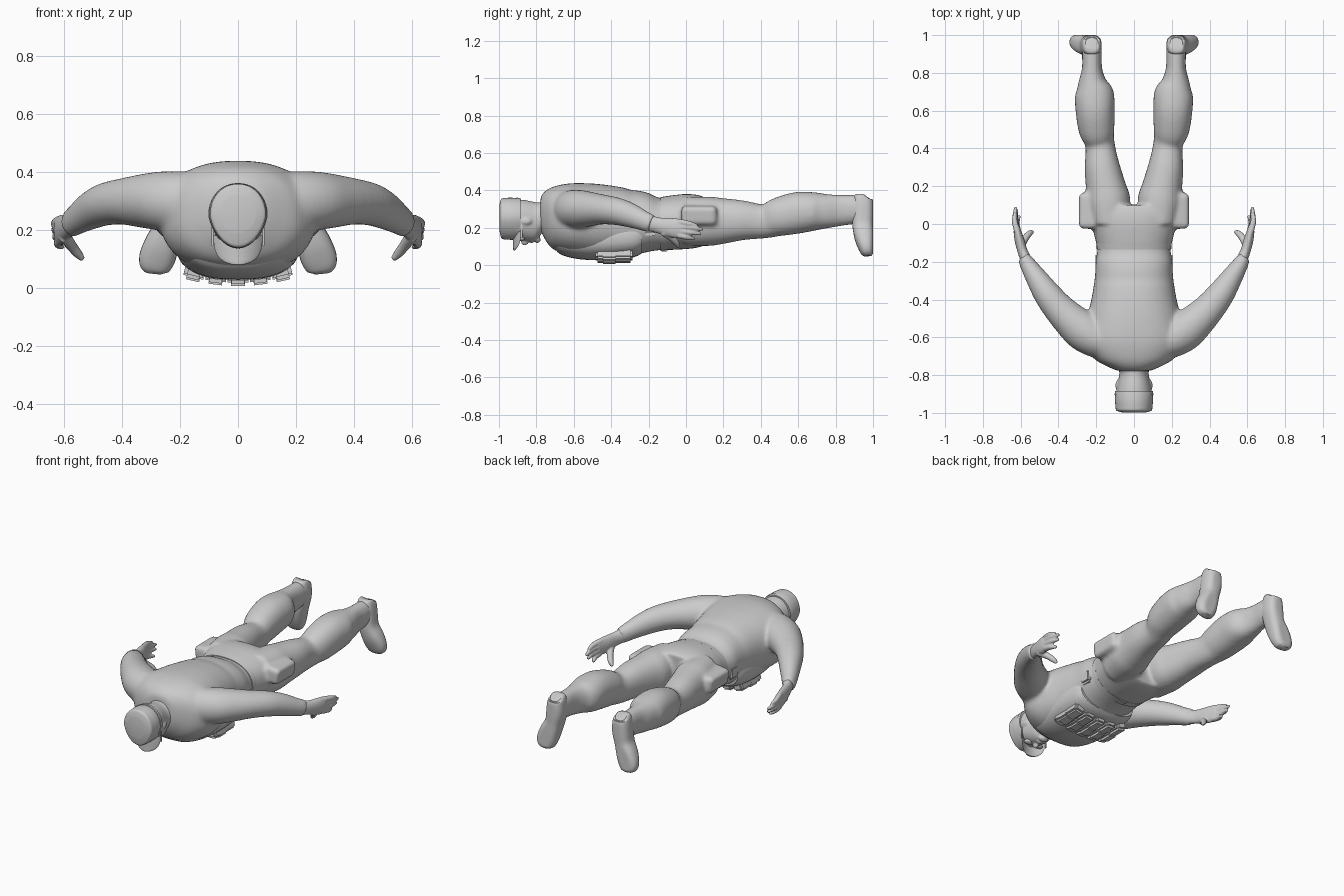
import bpy, bmesh
from math import cos, sin, pi, copysign
from mathutils import Vector


def spline(rows, steps):
    """Catmull-Rom interpolation through rows of numbers."""
    out = []
    for i in range(len(rows) - 1):
        p = [rows[max(i - 1, 0)], rows[i], rows[i + 1], rows[min(i + 2, len(rows) - 1)]]
        for k in range(steps):
            t = k / steps
            out.append([0.5 * (2 * b + (c - a) * t + (2 * a - 5 * b + 4 * c - d) * t * t
                               + (3 * b - a - 3 * c + d) * t ** 3) for a, b, c, d in zip(*p)])
    return out + [list(rows[-1])]


def loft(name, rows, side=1, power=2.0, n=28, steps=4, ref=(0, 0, 1), straight=False):
    """Skin rings (x, y, z, width radius, height radius) along their own path."""
    rows = spline([(r[0] * side,) + tuple(r[1:]) for r in rows], steps)
    bm, rings = bmesh.new(), []
    for i, r in enumerate(rows):
        a, b = rows[max(i - 1, 0)], rows[min(i + 1, len(rows) - 1)]
        t = Vector((0, 1, 0)) if straight else (Vector(b[:3]) - Vector(a[:3])).normalized()
        u = t.cross(Vector(ref)).normalized()
        v = u.cross(t)
        ring = []
        for k in range(n):
            c, s = cos(2 * pi * k / n), sin(2 * pi * k / n)
            c, s = (copysign(abs(q) ** (2 / power), q) for q in (c, s))
            ring.append(bm.verts.new(Vector(r[:3]) + u * c * r[3] + v * s * r[4]))
        rings.append(ring)
    for p, q in zip(rings, rings[1:]):
        for k in range(n):
            bm.faces.new((p[k], p[k - 1], q[k - 1], q[k]))
    bm.faces.new(rings[0])
    bm.faces.new(rings[-1][::-1])
    bmesh.ops.recalc_face_normals(bm, faces=bm.faces)
    return finish(name, bm)


def finish(name, bm, angle=0.7):
    me = bpy.data.meshes.new(name)
    bm.to_mesh(me)
    bm.free()
    ob = bpy.data.objects.new(name, me)
    bpy.context.collection.objects.link(ob)
    select([ob])
    bpy.ops.object.shade_smooth_by_angle(angle=angle)
    return ob


def select(obs):
    bpy.ops.object.select_all(action='DESELECT')
    for o in obs:
        o.select_set(True)
    bpy.context.view_layer.objects.active = obs[0]


def trunk(name, profile, power=2.3, **kw):
    """Loft along y from rows of (y, top z, bottom z, half width)."""
    return loft(name, [(0, y, (t + b) / 2, w, (t - b) / 2) for y, t, b, w in profile],
                power=power, n=40, straight=True, **kw)


def box(name, loc, size, tilt=0.0, bevel=0.012):
    bm = bmesh.new()
    bmesh.ops.create_cube(bm, size=1)
    for v in bm.verts:
        v.co = Vector((v.co.x * size[0], v.co.y * size[1], v.co.z * size[2]))
    bmesh.ops.bevel(bm, geom=bm.edges[:], offset=bevel, segments=2, affect='EDGES')
    ob = finish(name, bm, 0.6)
    ob.location, ob.rotation_euler = loc, (0, tilt, 0)
    return ob


def ball(name, loc, size):
    bm = bmesh.new()
    bmesh.ops.create_uvsphere(bm, u_segments=16, v_segments=10, radius=1)
    for v in bm.verts:
        v.co = Vector((v.co.x * size[0], v.co.y * size[1], v.co.z * size[2])) + Vector(loc)
    return finish(name, bm, 1.5)


def fuse(name, obs, voxel=0.01, passes=4):
    """Join overlapping parts into one continuous soft surface."""
    select(obs)
    bpy.ops.object.join()
    ob = bpy.context.object
    ob.name = name
    m = ob.modifiers.new("Fuse", 'REMESH')
    m.mode, m.voxel_size, m.use_smooth_shade = 'VOXEL', voxel, True
    m = ob.modifiers.new("Soften", 'SMOOTH')
    m.factor, m.iterations = 0.5, passes
    return ob


# Jacket: torso with waist folds, and both sleeves
jacket = [trunk("torso", [
    (-.778, .365, .19, .085), (-.755, .395, .14, .14), (-.71, .42, .085, .215),
    (-.62, .438, .055, .27), (-.5, .437, .04, .25), (-.4, .426, .045, .226),
    (-.33, .414, .05, .214), (-.29, .402, .055, .208), (-.25, .398, .06, .205), (-.2, .386, .072, .203),
    (-.15, .362, .08, .195), (-.10, .36, .085, .19)])]
for s in (1, -1):
    jacket.append(loft("sleeve", [
        (.10, -.64, .29, .085, .10), (.20, -.61, .297, .098, .105), (.27, -.565, .30, .106, .102),
        (.335, -.51, .30, .095, .092), (.40, -.445, .298, .083, .08), (.46, -.37, .288, .073, .074),
        (.51, -.295, .266, .060, .066), (.555, -.225, .237, .046, .054), (.58, -.18, .22, .037, .05)], s))
fuse("jacket", jacket, passes=12)

# Trousers: hips, legs and thigh pockets
trousers = [trunk("hips", [
    (-.13, .366, .08, .193), (-.02, .380, .085, .22), (.05, .378, .092, .235),
    (.10, .365, .105, .235)])]
for s in (1, -1):
    trousers.append(loft("leg", [
        (.13, 0, .235, .10, .13), (.137, .12, .235, .118, .132), (.15, .2, .237, .106, .122),
        (.168, .3, .24, .094, .107), (.18, .42, .235, .078, .091), (.198, .5, .259, .095, .104),
        (.206, .6, .281, .103, .111), (.21, .69, .288, .103, .102), (.220, .75, .289, .076, .092),
        (.222, .82, .293, .054, .084), (.223, .90, .298, .052, .078), (.224, .95, .30, .05, .074)],
        s, 2.2))
    trousers.append(box("pocket", (s * .238, .07, .268), (.10, .19, .10), s * .12))
fuse("trousers", trousers, passes=8)

# Boots, soles flattened at y = 1
for s in (1, -1):
    boot = loft("boot", [
        (.224, .955, .376, .034, .036), (.224, .948, .362, .046, .05), (.225, .945, .32, .053, .057),
        (.228, .945, .27, .055, .057), (.24, .945, .21, .052, .055), (.263, .953, .15, .060, .052),
        (.28, .962, .10, .062, .042), (.288, .97, .065, .050, .032), (.29, .972, .05, .027, .02)],
        s, 2.6, ref=(0, 1, 0))
    for v in boot.data.vertices:
        v.co.y, v.co.z = min(v.co.y, 1.0), min(v.co.z, .381)

# Hands: palm, four fingers and thumb
for s in (1, -1):
    hand = [loft("palm", [(.565, -.20, .226, .032, .044), (.588, -.15, .214, .027, .042),
                          (.605, -.09, .203, .026, .05), (.615, -.05, .198, .022, .052),
                          (.62, -.015, .195, .016, .045)], s)]
    for z, tip in ((.233, (.630, .06, .212)), (.208, (.626, .09, .192)),
                   (.183, (.620, .08, .168)), (.160, (.606, .045, .14))):
        mid = [(.622 + tip[0]) / 2 + .006, (tip[1] - .03) / 2, (z + tip[2]) / 2]
        hand.append(loft("finger", [(.618, -.04, z, .017, .016), (*mid, .015, .015),
                                    (*tip, .008, .008)], s, n=12))
    hand.append(loft("thumb", [(.60, -.12, .18, .022, .024), (.575, -.075, .145, .019, .019),
                               (.553, -.05, .118, .016, .016), (.535, -.04, .098, .009, .009)],
                     s, n=12))
    fuse("hand", hand, 0.005, 2)

# Head, face down, with neck, nose, lips, chin and ears
head = [trunk("skull", [
    (-.70, .36, .19, .09), (-.76, .343, .18, .083), (-.785, .336, .15, .078), (-.81, .338, .128, .08),
    (-.86, .348, .13, .089), (-.91, .352, .145, .094), (-.95, .35, .15, .09)], 2.1),
    ball("nose", (0, -.862, .13), (.014, .022, .024)),
    ball("lips", (0, -.825, .13), (.026, .012, .012)),
    ball("chin", (0, -.795, .137), (.03, .018, .018))]
head += [ball("ear", (s * .086, -.855, .235), (.012, .03, .02)) for s in (1, -1)]
fuse("head", head, 0.006, 2)

# Glasses
for s in (1, -1):
    ball("lens", (s * .036, -.882, .142), (.03, .019, .013))
    box("glasses_arm", (s * .088, -.88, .2), (.006, .01, .11), 0, .002)

# Cap with sweatband, narrowing to the forehead, and curved brim
cap = [trunk("cap", [(-.893, .357, .138, .099), (-.93, .361, .136, .101), (-.965, .36, .138, .098),
                     (-.985, .357, .142, .095), (-.992, .345, .16, .083), (-.998, .32, .19, .06)], 2.1),
       trunk("cap_band", [(-.885, .359, .137, .101), (-.905, .362, .136, .103)], 2.1)]
for part in cap:
    for v in part.data.vertices:
        v.co.x *= 1 - max(0, .25 - v.co.z) * 1.8
brim = loft("cap_brim", [(0, -.918, .18, .085, .007), (0, -.918, .14, .082, .007),
                         (0, -.918, .11, .070, .006), (0, -.918, .09, .048, .006),
                         (0, -.918, .08, .02, .005)], ref=(0, 1, 0))
for v in brim.data.vertices:
    v.co.y += 5 * v.co.x ** 2

# Chest vest with a row of ammunition pouches
trunk("vest", [(-.70, .23, .085, .15), (-.66, .26, .053, .18), (-.55, .26, .030, .20),
               (-.4, .26, .030, .212), (-.28, .26, .043, .205), (-.235, .25, .065, .19)], 2.5)
for i in range(-2, 3):
    x = i * .075
    z = .043 + .75 * x * x
    box("pouch", (x, -.385, z), (.068, .2, .06), -x * 1.6)
    box("pouch_flap", (x, -.41, z - .005), (.071, .09, .062), -x * 1.6)

# Belt with buckle and side pouches
trunk("belt", [(-.135, .364, .077, .197), (-.10, .370, .080, .200)])
box("buckle", (0, -.117, .08), (.06, .035, .014), 0, .003)
for s in (1, -1):
    box("side_pouch", (s * .182, -.19, .2), (.045, .075, .08))
